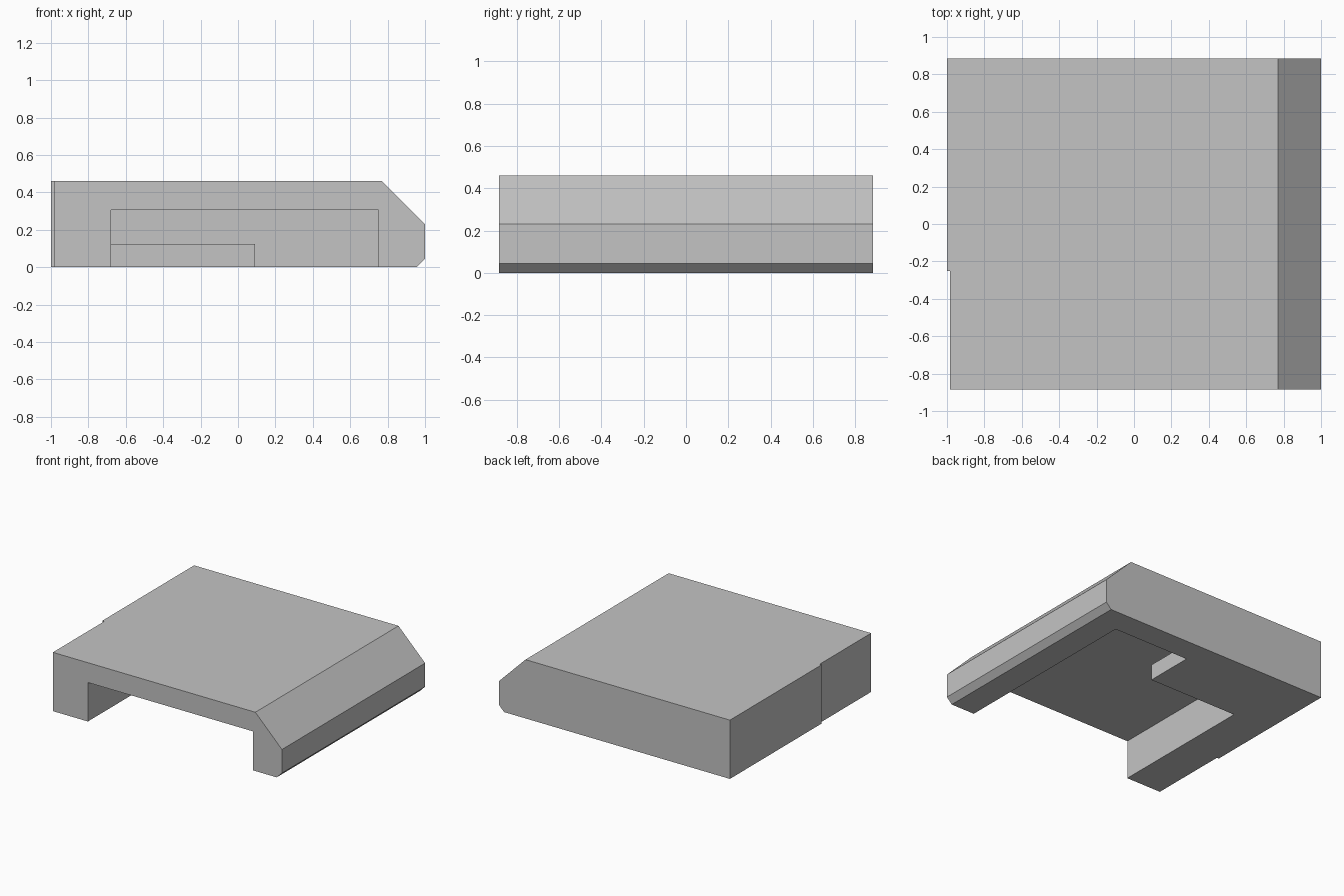
import bpy
import bmesh

# Remove only the default cube
default = bpy.data.objects.get("Cube")
if default:
    bpy.data.objects.remove(default, do_unlink=True)

grey = bpy.data.materials.new("plain_grey")
grey.use_nodes = True
colour = (0.55, 0.55, 0.55, 1)
grey.diffuse_color = colour
grey.node_tree.nodes["Principled BSDF"].inputs["Base Color"].default_value = colour


def prism(name, profile, y0, y1):
    """Extrude an x-z outline from y0 to y1."""
    bm = bmesh.new()
    front = bm.faces.new([bm.verts.new((x, y0, z)) for x, z in profile])
    out = bmesh.ops.extrude_face_region(bm, geom=[front])
    verts = [v for v in out["geom"] if isinstance(v, bmesh.types.BMVert)]
    bmesh.ops.translate(bm, verts=verts, vec=(0, y1 - y0, 0))
    bmesh.ops.recalc_face_normals(bm, faces=bm.faces)
    mesh = bpy.data.meshes.new(name)
    bm.to_mesh(mesh)
    bm.free()
    mesh.materials.append(grey)
    obj = bpy.data.objects.new(name, mesh)
    bpy.context.collection.objects.link(obj)
    return obj


def box(name, x0, x1, y0, y1, z0, z1):
    return prism(name, [(x0, z0), (x1, z0), (x1, z1), (x0, z1)], y0, y1)


def cut(target, cutter):
    """Subtract the cutter from the target, then discard the cutter."""
    cutter.hide_render = True
    mod = target.modifiers.new("cut", "BOOLEAN")
    mod.operation = "DIFFERENCE"
    mod.solver = "EXACT"
    mod.object = cutter
    bpy.context.view_layer.objects.active = target
    bpy.ops.object.modifier_apply(modifier=mod.name)
    bpy.data.objects.remove(cutter, do_unlink=True)


# Slab with a large upper and a small lower chamfer on its left edge
outline = [(-1, 0), (0.955, 0), (1, 0.045), (1, 0.23), (0.77, 0.46), (-1, 0.46)]
body = prism("body", outline, -0.885, 0.885)

# Shallow step along the front part of the right side
cut(body, box("step_cutter", -1.2, -0.983, -1, -0.25, -0.2, 0.7))

# Underside recess, open at the front, keeping a thin shelf at the back
recess = box("recess_cutter", -0.68, 0.75, -1, 0.69, -0.1, 0.305)
cut(recess, box("shelf_keeper", -0.8, 0.09, 0.30, 0.8, -0.2, 0.123))
cut(body, recess)
